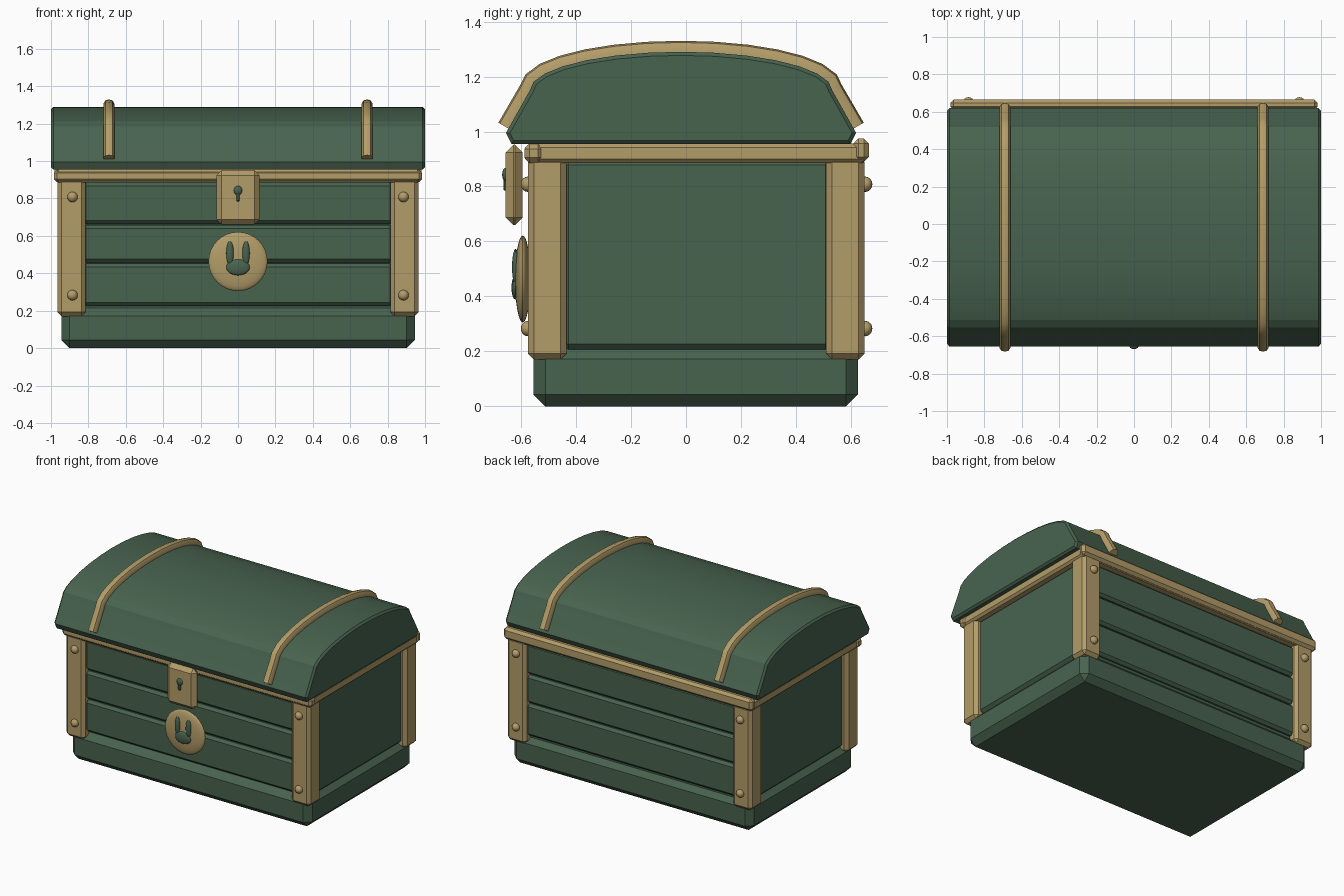
import bpy, bmesh
from math import radians, pi, sin, cos
from mathutils import Matrix, Vector

if "Cube" in bpy.data.objects:
    bpy.data.objects.remove(bpy.data.objects["Cube"], do_unlink=True)


def material(name, rgb):
    m = bpy.data.materials.new(name)
    m.use_nodes = True
    colour = (*rgb, 1)
    m.diffuse_color = colour
    m.node_tree.nodes["Principled BSDF"].inputs["Base Color"].default_value = colour
    return m


GREEN = material("dark green", (0.065, 0.125, 0.078))
GOLD = material("antique gold", (0.45, 0.335, 0.14))


def finish(name, bm, mat, smooth=None):
    bmesh.ops.recalc_face_normals(bm, faces=bm.faces)
    mesh = bpy.data.meshes.new(name)
    bm.to_mesh(mesh)
    bm.free()
    mesh.materials.append(mat)
    obj = bpy.data.objects.new(name, mesh)
    bpy.context.collection.objects.link(obj)
    if smooth:
        bpy.ops.object.select_all(action="DESELECT")
        obj.select_set(True)
        bpy.context.view_layer.objects.active = obj
        bpy.ops.object.shade_smooth_by_angle(angle=radians(smooth))
    return obj


def box(name, x, y, z, mat, bevel):
    """Bevelled box from (low, high) ranges."""
    low, high = Vector((x[0], y[0], z[0])), Vector((x[1], y[1], z[1]))
    bm = bmesh.new()
    bmesh.ops.create_cube(bm, size=1, matrix=Matrix.Translation((low + high) / 2)
                          @ Matrix.Diagonal((*(high - low), 1)))
    bmesh.ops.bevel(bm, geom=bm.edges[:], offset=bevel, segments=1, affect="EDGES")
    return finish(name, bm, mat)


def dome(name, centre, radii, mat, segments=24):
    """Rounded disc facing the front or back."""
    bm = bmesh.new()
    bmesh.ops.create_uvsphere(
        bm, u_segments=segments, v_segments=segments // 2, radius=1,
        matrix=Matrix.Translation(centre) @ Matrix.Diagonal((*radii, 1))
        @ Matrix.Rotation(pi / 2, 4, "X"))
    return finish(name, bm, mat, 50)


# Plinth and inner body
box("plinth", (-.945, .945), (-.555, .625), (0, .215), GREEN, .043)
box("body_core", (-.90, .90), (-.51, .59), (.15, .93), GREEN, .01)

# Front and back planks
for side, y in (("front", (-.545, -.48)), ("back", (.56, .62))):
    for i, z in enumerate(((.225, .452), (.458, .658), (.664, .885))):
        box(f"{side}_plank_{i + 1}", (-.83, .83), y, z, GREEN, .018)

# End panels, corner posts and rivets
for side, s in (("left", 1), ("right", -1)):
    box(f"{side}_end_panel", sorted((s * .86, s * .93)), (-.45, .53), (.205, .9), GREEN, .022)
    post_x = sorted((s * .815, s * .965))
    for end, y, rivet_y in (("front", (-.575, -.435), -.575), ("back", (.51, .65), .652)):
        box(f"{side}_{end}_post", post_x, y, (.17, .91), GOLD, .022)
        for level, z in (("upper", .808), ("lower", .283)):
            dome(f"{side}_{end}_{level}_rivet", (s * .885, rivet_y, z),
                 (.028, .026, .028), GOLD, 16)

# Rim around the mouth
box("rim", (-.975, .975), (-.585, .655), (.885, .957), GOLD, .015)
box("front_rim_bar", (-.985, .985), (-.588, -.52), (.887, .955), GOLD, .018)
box("back_rim_bar", (-.982, .982), (.61, .665), (.89, .975), GOLD, .018)

# Lid: flat base under a shallow arch
LID_Y = -.018
arch = [(LID_Y - .637, .995), (LID_Y - .55, 1.15)]
STEPS = 14
for i in range(1, STEPS):
    a = pi - pi * i / STEPS
    arch.append((LID_Y + .55 * cos(a), 1.15 + .14 * sin(a)))
arch += [(2 * LID_Y - y, z) for y, z in reversed(arch[:2])]
outline = [(LID_Y - .617, .955)] + arch + [(LID_Y + .617, .955)]

bm = bmesh.new()
bottom = bm.faces.new([bm.verts.new((-1, y, z)) for y, z in outline])
extruded = bmesh.ops.extrude_face_region(bm, geom=[bottom])["geom"]
far_verts = [v for v in extruded if isinstance(v, bmesh.types.BMVert)]
bmesh.ops.translate(bm, verts=far_verts, vec=(2, 0, 0))
caps = [e for e in bm.edges if abs(e.verts[0].co.x - e.verts[1].co.x) < .001]
bmesh.ops.bevel(bm, geom=caps, offset=.013, segments=1, affect="EDGES")
finish("lid", bm, GREEN, 12)

# Rounded bands over the lid
SECTION = [(-.03, -.01), (-.03, .016), (-.019, .034), (0, .04),
           (.019, .034), (.03, .016), (.03, -.01)]
band_path = [(LID_Y - .63, 1.012)] + arch[1:-1] + [(LID_Y + .63, 1.012)]
for side, x in (("left", .69), ("right", -.69)):
    bm = bmesh.new()
    rings = []
    for i, (y, z) in enumerate(band_path):
        before = band_path[max(i - 1, 0)]
        after = band_path[min(i + 1, len(band_path) - 1)]
        along = Vector((after[0] - before[0], after[1] - before[1])).normalized()
        out_y, out_z = -along.y, along.x
        rings.append([bm.verts.new((x + w, y + out_y * h, z + out_z * h))
                      for w, h in SECTION])
    n = len(SECTION)
    for a, b in zip(rings, rings[1:]):
        for j in range(n):
            bm.faces.new((a[j], a[(j + 1) % n], b[(j + 1) % n], b[j]))
    bm.faces.new(rings[0])
    bm.faces.new(rings[-1])
    finish(f"{side}_lid_band", bm, GOLD, 40)

# Lock plate with keyhole
box("lock_plate", (-.115, .115), (-.656, -.594), (.66, .952), GOLD, .028)
dome("keyhole_round", (0, -.656, .843), (.023, .013, .025), GREEN, 16)
box("keyhole_slot", (-.009, .009), (-.664, -.65), (.785, .84), GREEN, .003)

# Round medallion with rabbit emblem
dome("medallion", (0, -.594, .463), (.158, .028, .158), GOLD, 32)
dome("emblem_head", (0, -.621, .432), (.063, .014, .043), GREEN)
for side, s in (("left", 1), ("right", -1)):
    dome(f"emblem_{side}_ear", (s * .043, -.62, .507), (.02, .013, .066), GREEN, 16)
